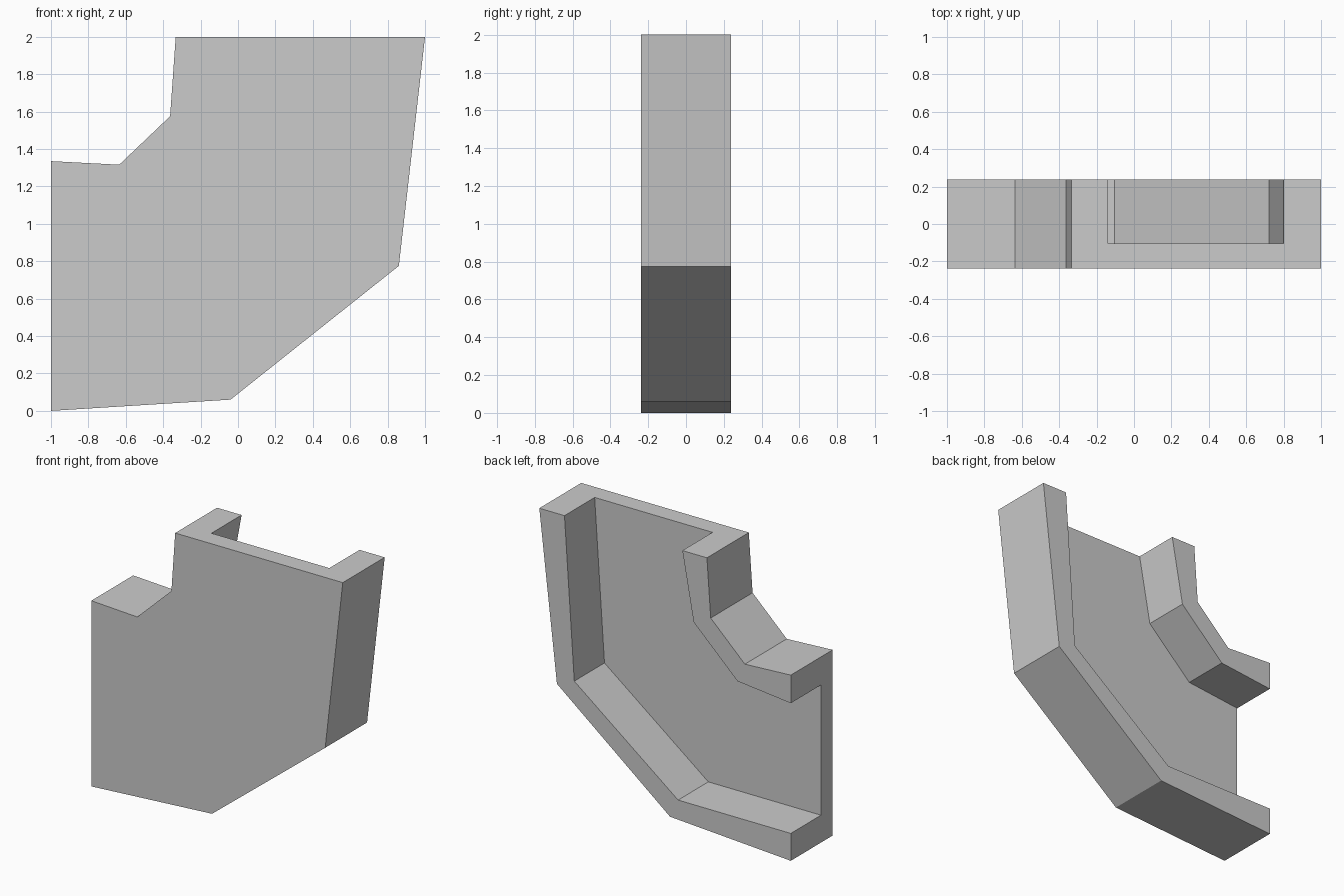
import bpy, bmesh

if "Cube" in bpy.data.objects:
    bpy.data.objects.remove(bpy.data.objects["Cube"])

# Profile lines in (x, z), running from the left end to the top end
outer_low = [(-1, 0), (-0.04, 0.06), (0.86, 0.775), (1, 2)]
inner_low = [(-1, 0.197), (-0.104, 0.197), (0.722, 0.831), (0.8, 2)]
inner_high = [(-1, 1.133), (-0.576, 1.178), (-0.228, 1.509), (-0.138, 2)]
outer_high = [(-1, 1.335), (-0.635, 1.316), (-0.363, 1.575), (-0.333, 2)]
FRONT, STEP, BACK = -0.238, -0.105, 0.238


def strip(bm, rows, y):
    """Lay flat quads between neighbouring profile lines at depth y."""
    grid = [[bm.verts.new((x, y, z)) for x, z in row] for row in rows]
    for a, b in zip(grid, grid[1:]):
        for i in range(len(a) - 1):
            bm.faces.new((a[i], a[i + 1], b[i + 1], b[i]))
    return grid


def walls(bm, front, back):
    for i in range(len(front) - 1):
        bm.faces.new((front[i], front[i + 1], back[i + 1], back[i]))


bm = bmesh.new()

# Front plate: one outline face
lo = [bm.verts.new((x, FRONT, z)) for x, z in outer_low]
hi = [bm.verts.new((x, FRONT, z)) for x, z in outer_high]
bm.faces.new(lo + hi[::-1])

# Recessed floor and the two flange rims facing the back
floor = strip(bm, [inner_low, inner_high], STEP)
rim_low = strip(bm, [outer_low, inner_low], BACK)
rim_high = strip(bm, [inner_high, outer_high], BACK)

# Outer skins and inner channel walls
walls(bm, lo, rim_low[0])
walls(bm, rim_low[1], floor[0])
walls(bm, floor[1], rim_high[0])
walls(bm, rim_high[1], hi)

# U-shaped open ends (left and top)
for k in (0, -1):
    bm.faces.new((lo[k], rim_low[0][k], rim_low[1][k], floor[0][k],
                  floor[1][k], rim_high[0][k], rim_high[1][k], hi[k]))

bmesh.ops.recalc_face_normals(bm, faces=bm.faces)
# Merge the coplanar quads of floor and rims into clean faces
bmesh.ops.dissolve_limit(bm, angle_limit=0.002, verts=bm.verts, edges=bm.edges)
mesh = bpy.data.meshes.new("curved_channel")
bm.to_mesh(mesh)
bm.free()
bpy.context.collection.objects.link(bpy.data.objects.new("curved_channel", mesh))
